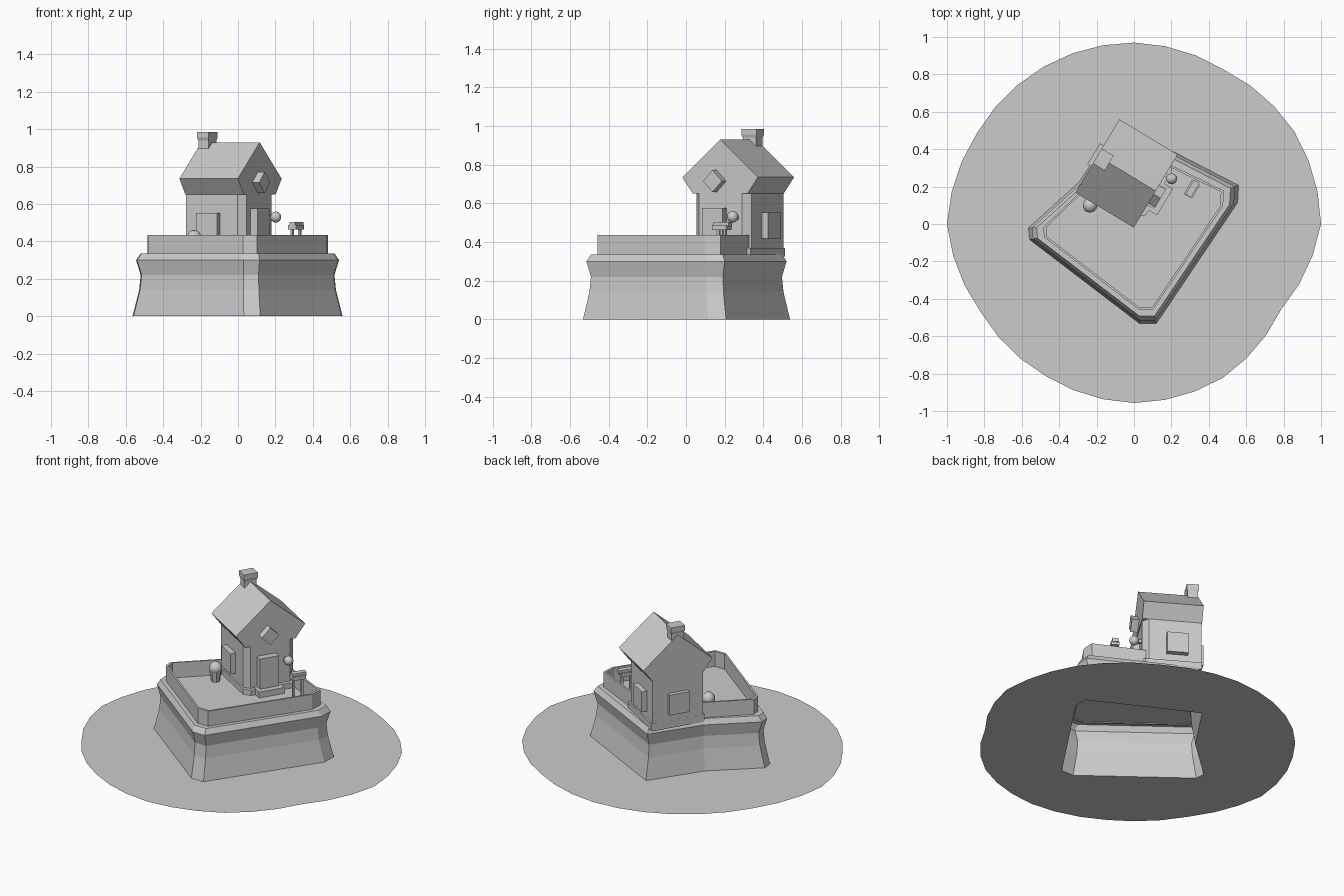
import bpy, bmesh, math
from mathutils import Matrix, Vector

if "Cube" in bpy.data.objects:
    bpy.data.objects.remove(bpy.data.objects["Cube"])

# local frame of the house: x along the ridge towards the door, y across
HOUSE = Matrix.Translation((-0.04, 0.27, 0)) @ Matrix.Rotation(math.radians(-31), 4, 'Z')
WORLD = Matrix.Identity(4)


def finish(name, bm, matrix=WORLD, smooth=False):
    bmesh.ops.recalc_face_normals(bm, faces=bm.faces)
    me = bpy.data.meshes.new(name)
    bm.to_mesh(me)
    bm.free()
    ob = bpy.data.objects.new(name, me)
    bpy.context.collection.objects.link(ob)
    ob.matrix_world = matrix
    if smooth:
        for p in me.polygons:
            p.use_smooth = True
    return ob


def loft(name, rings, matrix=WORLD, closed=True, cap_start=True, cap_end=True):
    bm = bmesh.new()
    vs = [[bm.verts.new(p) for p in r] for r in rings]
    n = len(rings[0])
    for a, b in zip(vs, vs[1:]):
        for i in range(n if closed else n - 1):
            j = (i + 1) % n
            bm.faces.new((a[i], a[j], b[j], b[i]))
    if cap_start:
        bm.faces.new(vs[0])
    if cap_end:
        bm.faces.new(vs[-1])
    return finish(name, bm, matrix)


def box(name, center, size, matrix=HOUSE, tilt=0):
    bm = bmesh.new()
    bmesh.ops.create_cube(bm, size=1)
    m = Matrix.Translation(center) @ Matrix.Rotation(tilt, 4, 'X') @ Matrix.Diagonal((*size, 1))
    bmesh.ops.transform(bm, matrix=m, verts=bm.verts)
    return finish(name, bm, matrix)


def ball(name, center, r, matrix=WORLD):
    bm = bmesh.new()
    bmesh.ops.create_uvsphere(bm, u_segments=10, v_segments=7, radius=r)
    bmesh.ops.translate(bm, vec=center, verts=bm.verts)
    return finish(name, bm, matrix, True)


def scaled(outline, s, z):
    return [(x * s, y * s, z) for x, y in outline]


# pedestal: lip outline swept through waist and foot, open underneath
outline = [(-0.545, -0.02), (-0.54, -0.08), (0.03, -0.515), (0.115, -0.515),
           (0.535, 0.11), (0.54, 0.2), (-0.08, 0.52), (-0.285, 0.215)]
levels = [(1.035, 0), (0.97, 0.14), (0.955, 0.22), (1.0, 0.30), (0.955, 0.335)]
loft("pedestal", [scaled(outline, s, z) for s, z in levels], cap_start=False)

# ground disc, slightly irregular, with the pedestal outline cut out
radii = [1.0, 0.99, 0.955, 0.97, 0.97, 0.97, 1.0, 0.945, 0.94, 0.957, 0.95, 0.91]
bm = bmesh.new()
rim = []
for i in range(36):
    k, t = i // 3, (i % 3) / 3
    r = radii[k] * (1 - t) + radii[(k + 1) % 12] * t
    a = math.radians(i * 10)
    rim.append((r * math.cos(a), r * math.sin(a), 0))
edges = []
for loop in (rim, scaled(outline, 1.035, 0)):
    vs = [bm.verts.new(p) for p in loop]
    edges += [bm.edges.new((vs[i], vs[(i + 1) % len(vs)])) for i in range(len(vs))]
bmesh.ops.triangle_fill(bm, edges=edges, use_beauty=True, use_dissolve=False, normal=(0, 0, 1))
ground = finish("ground_disc", bm)
if ground.data.polygons[0].normal.z < 0:
    ground.data.flip_normals()

# parapet wall around the terrace, ending in the house walls
path = [(-0.28, 0.235)] + outline[:6] + [(0.2, 0.365)]
loop = scaled(path, 0.89, 0) + scaled(path, 0.86, 0)[::-1]
loft("parapet", [[(x, y, z) for x, y, _ in loop] for z in (0.33, 0.435)])

# house walls with the two front corners chamfered
L, W, C = 0.178, 0.165, 0.035
plan = [(-L, -W), (L - C, -W), (L, -W + C), (L, W - C), (L - C, W), (-L, W)]
loft("house_walls", [[(x, y, z) for x, y in plan] for z in (0.32, 0.655)], HOUSE)
loft("house_plinth", [[(x * 1.07 + 0.012, y * 1.06, z) for x, y in plan] for z in (0.325, 0.37)], HOUSE)

# flared eaves and gable roof as one prism
gable = [(-W, 0.65), (W, 0.65), (0.228, 0.735), (0, 0.93), (-0.228, 0.735)]
loft("roof", [[(x, y, z) for y, z in gable] for x in (-0.182, 0.182)], HOUSE)

# chimney with a flared top
loft("chimney", [[(-0.145 + x * s, y * s, z) for x, y in
                  ((-0.032, -0.04), (0.032, -0.04), (0.032, 0.04), (-0.032, 0.04))]
                 for s, z in ((1, 0.83), (1, 0.94), (1.15, 0.955), (1.15, 0.985))], HOUSE)

# door, step and windows
box("door", (0.195, -0.025, 0.455), (0.05, 0.125, 0.24))
box("door_step", (0.21, -0.025, 0.352), (0.09, 0.165, 0.045))
box("gable_window", (0.195, -0.02, 0.715), (0.06, 0.08, 0.08), tilt=math.pi / 4)
for side, name in ((-1, "left"), (1, "right")):
    box(name + "_window", (-0.03, side * 0.175, 0.485), (0.13, 0.05, 0.135))
box("back_window", (-0.185, 0, 0.485), (0.04, 0.13, 0.135))

# wall lamp beside the door
ball("lamp_globe", (0.222, 0.1, 0.53), 0.03, HOUSE)
box("lamp_arm", (0.195, 0.1, 0.525), (0.05, 0.02, 0.02))

# potted bush
cx, cy = -0.235, 0.1
ball("bush", (cx, cy, 0.42), 0.041)
bm = bmesh.new()
bmesh.ops.create_cone(bm, cap_ends=True, segments=8, radius1=0.027, radius2=0.038, depth=0.07)
bmesh.ops.translate(bm, vec=(cx, cy, 0.37), verts=bm.verts)
finish("plant_pot", bm)

# small stand on two legs near the parapet
stand = Matrix.Translation((0.31, 0.185, 0)) @ Matrix.Rotation(math.radians(-31), 4, 'Z')
box("stand_top", (0, 0, 0.475), (0.05, 0.085, 0.025), stand)
box("stand_box", (0, 0.005, 0.492), (0.035, 0.09, 0.025), stand)
for s in (-1, 1):
    box("stand_leg", (0.008 * s, 0.025 * s, 0.4), (0.014, 0.014, 0.14), stand)
